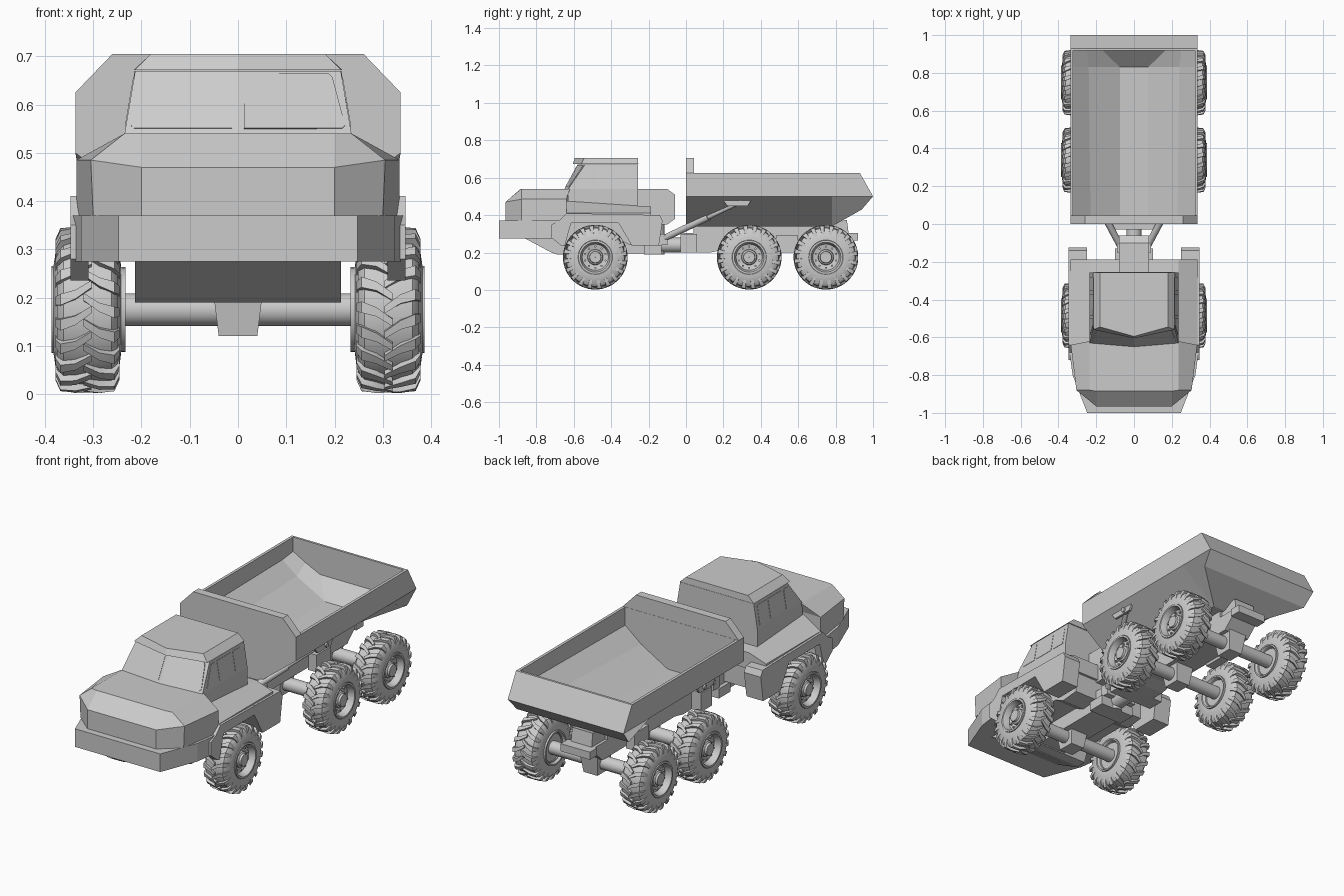
import bpy, bmesh, math
from mathutils import Vector

if "Cube" in bpy.data.objects:
    bpy.data.objects.remove(bpy.data.objects["Cube"])


def make(name, verts, faces, smooth=False):
    me = bpy.data.meshes.new(name)
    me.from_pydata([tuple(v) for v in verts], [], faces)
    bm = bmesh.new()
    bm.from_mesh(me)
    bmesh.ops.recalc_face_normals(bm, faces=bm.faces)
    bm.to_mesh(me)
    bm.free()
    ob = bpy.data.objects.new(name, me)
    bpy.context.collection.objects.link(ob)
    if smooth:
        bpy.ops.object.select_all(action='DESELECT')
        ob.select_set(True)
        bpy.context.view_layer.objects.active = ob
        bpy.ops.object.shade_smooth_by_angle(angle=math.radians(35))
    return ob


def loft(name, rings, strips=False):
    # skin between rings; strips=True caps mirrored rings with planar quads
    n = len(rings[0])
    verts = [v for r in rings for v in r]
    last = len(verts) - n
    if strips:
        faces = [(o + i, o + i + 1, o + n - 2 - i, o + n - 1 - i) for o in (0, last) for i in range(n // 2 - 1)]
    else:
        faces = [tuple(range(n)), tuple(range(last, len(verts)))]
    for k in range(len(rings) - 1):
        for i in range(n):
            j = (i + 1) % n
            faces.append((k * n + i, k * n + j, k * n + n + j, k * n + n + i))
    return make(name, verts, faces)


def sym(half):
    # complete a half ring by mirroring it in x
    return list(half) + [(-x, y, z) for x, y, z in reversed(half) if x > 0]


def prism(name, prof, x0, x1):
    # (y, z) profile extruded along x
    return loft(name, [[(x, y, z) for y, z in prof] for x in (x0, x1)])


def box(name, x0, x1, y0, y1, z0, z1):
    return prism(name, [(y0, z0), (y1, z0), (y1, z1), (y0, z1)], x0, x1)


def cyl(name, a, b, r, seg=24):
    a, b = Vector(a), Vector(b)
    q = (b - a).to_track_quat('Z', 'Y')
    ring = [q @ Vector((r * math.cos(t), r * math.sin(t), 0))
            for t in [2 * math.pi * i / seg for i in range(seg)]]
    verts = [a + v for v in ring] + [b + v for v in ring]
    faces = [tuple(range(seg)), tuple(range(seg, 2 * seg))]
    faces += [(i, (i + 1) % seg, seg + (i + 1) % seg, seg + i) for i in range(seg)]
    return make(name, verts, faces, True)


def polar(x, r, a):
    return (x, r * math.sin(a), r * math.cos(a))


def lathe(prof, seg):
    verts = [polar(x, r, 2 * math.pi * i / seg) for x, r in prof for i in range(seg)]
    faces = []
    for k in range(len(prof) - 1):
        for i in range(seg):
            j = (i + 1) % seg
            faces.append((k * seg + i, k * seg + j, (k + 1) * seg + j, (k + 1) * seg + i))
    return verts, faces


# --- wheels: tyre with staggered chevron lugs, dished rim, bolts ---
tv, tf = lathe([(-.066, .07), (-.07, .088), (-.068, .105), (-.063, .142), (-.05, .157), (0, .162),
                (.05, .157), (.063, .142), (.068, .105), (.07, .092), (.065, .085)], 40)
LUGS = 20
for side in (1, -1):
    for i in range(LUGS):
        a0 = 2 * math.pi * (i + (.5 if side < 0 else 0)) / LUGS
        base = len(tv)
        for x, lo, hi, da, w in [(-.008, .155, .172, 0, .045), (.025, .155, .173, .13, .055),
                                 (.056, .14, .169, .19, .07), (.066, .125, .147, .19, .06)]:
            for r, s in [(lo, -1), (hi, -1), (hi, 1), (lo, 1)]:
                tv.append(polar(x * side, r, a0 + da + s * w))
        tf += [(base, base + 1, base + 2, base + 3), tuple(base + 12 + k for k in range(4))]
        for k in range(3):
            for c in range(4):
                d = (c + 1) % 4
                b = base + 4 * k
                tf.append((b + c, b + d, b + 4 + d, b + 4 + c))
tyre = make("tyre", tv, tf, True)
rv, rf = lathe([(-.06, 0), (-.06, .07), (-.079, .08), (-.079, .088), (.06, .09), (.074, .09), (.074, .08),
                (.052, .072), (.04, .07), (.034, .042), (.05, .04), (.055, .032),
                (.066, .03), (.066, 0.0005)], 32)
for i in range(10):
    c = Vector(polar(.034, .057, 2 * math.pi * i / 10))
    b = len(rv)
    for dx in (0, .014):
        rv += [c + Vector(polar(dx, .006, math.pi * k / 3)) for k in range(6)]
    rf += [(b + k, b + (k + 1) % 6, b + 6 + (k + 1) % 6, b + 6 + k) for k in range(6)]
    rf.append(tuple(b + 6 + k for k in range(6)))
rim = make("rim", rv, rf, True)
AXLES = (-.485, .338, .748)
first = True
for y in AXLES:
    for s in (1, -1):
        for src in (tyre, rim):
            ob = src if first else src.copy()
            if not first:
                bpy.context.collection.objects.link(ob)
            ob.location = (.312 * s, y, .175)
            ob.rotation_euler = (0, 0, 0 if s > 0 else math.pi)
        first = False

# --- axles with differentials ---
for y in AXLES:
    cyl("axle", (-.26, y, .175), (.26, y, .175), .034)
    loft("differential", [[(sx * w, y + sy * d, z) for sx, sy in [(-1, -1), (1, -1), (1, 1), (-1, 1)]]
                          for z, w, d in [(.12, .04, .045), (.24, .055, .065)]])

# --- hood and bumper ---
loft("hood", [sym([(.2, -.965, .37), (.3, -.88, .37), (.335, -.64, .37)]),
              sym([(.2, -.965, .47), (.305, -.88, .485), (.335, -.64, .485)]),
              sym([(.2, -.885, .54), (.235, -.88, .54), (.235, -.62, .54)])])
loft("bumper", [sym([(.248, -1, z), (.325, -.8, z), (.347, -.64, z)]) for z in (.275, .37)])

# --- front underbody, deck sloping down from the cab, fenders and mud flaps ---
prism("underbody", [(-.86, .275), (-.72, .2), (-.69, .19), (-.64, .19), (-.61, .27),
                    (-.36, .27), (-.3, .24), (-.2, .25), (-.2, .38), (-.86, .38)], -.213, .213)
box("front_chassis", -.08, .08, -.64, -.13, .195, .3)
loft("deck", [sym([(.335, y, .36), (.335, y, .412), (.236, y, h)]) for y, h in ((-.64, .475), (-.187, .445))], True)
for s in (1, -1):
    prism("fender", [(-.72, .28), (-.665, .235), (-.648, .235), (-.615, .357), (-.36, .357),
                     (-.29, .237), (-.145, .237), (-.125, .37), (-.14, .4),
                     (-.64, .41), (-.68, .37), (-.72, .35)], .31 * s, .347 * s)
    prism("mud_flap", [(-.36, .357), (-.29, .237), (-.145, .237), (-.125, .37), (-.14, .4),
                       (-.36, .405)], .25 * s, .346 * s)

# --- cab ---
loft("cab", [sym([(0, -.65, .37), (.235, -.63, .37), (.235, -.257, .37)]),
             sym([(0, -.65, .54), (.235, -.63, .54), (.235, -.257, .54)]),
             sym([(0, -.58, .67), (.213, -.54, .67), (.214, -.257, .67)])])
loft("cab_roof", [sym([(0, -.605, .672), (.213, -.56, .672), (.216, -.255, .672)]),
                  sym([(0, -.595, .705), (.18, -.545, .705), (.18, -.257, .705)])])


def pane(name, pts, off):
    off = Vector(off)
    loft(name, [[Vector(p) - off for p in pts], [Vector(p) + off for p in pts]])


for s in (1, -1):
    pts = []
    for x, z in [(.012, .55), (.215, .55), (.222, .556), (.196, .655), (.188, .663), (.012, .663)]:
        t = (z - .54) / .13
        pts.append((x * s, -.65 + .07 * t + x * (.085 + .1 * t), z))
    pane("windshield_pane", pts, (0, -.002, .001))
    for shape in ([(-.59, .555), (-.5, .555), (-.5, .655), (-.535, .655)],
                  [(-.485, .555), (-.37, .555), (-.37, .655), (-.485, .655)],
                  [(-.355, .555), (-.28, .555), (-.28, .655), (-.355, .655)]):
        pane("side_window", [(s * (.235 - .169 * (z - .54)), y, z) for y, z in shape], (s * .002, 0, 0))

# --- rear engine box and articulation joint ---
prism("rear_box", [(-.27, .35), (-.1, .35), (-.06, .38), (-.06, .51), (-.1, .54), (-.27, .54)], -.08, .08)
box("joint_block", -.1, .1, -.225, -.13, .19, .24)
cyl("joint_pin", (0, -.15, .19), (0, -.15, .36), .035)
cyl("joint_tube", (0, -.16, .24), (0, 0, .24), .04)

# --- rear chassis ---
prism("rear_chassis", [(-.03, .2), (.13, .2), (.2, .215), (.8, .215), (.86, .27), (.92, .27),
                       (.92, .305), (-.03, .305)], -.075, .075)
box("front_crossmember", -.13, .13, -.03, .06, .2, .3)
box("body_rest", -.075, .075, .04, .76, .3, .35)
box("rear_hinge", -.085, .085, .86, .92, .265, .305)
prism("hinge_support", [(.74, .3), (.87, .3), (.86, .375), (.74, .35)], -.06, .06)
for s in (1, -1):
    box("rocker_beam", .07 * s, .12 * s, .48, .6, .2, .29)

# --- dump body with hollow ---
body = loft("dump_body", [
    sym([(.337, 0, .625), (.337, 0, .5), (.13, 0, .34)]),
    sym([(.337, .78, .625), (.337, .78, .5), (.13, .78, .34)]),
    sym([(.337, .93, .625), (.337, 1, .5), (.325, .94, .43)])], True)
cutter = loft("bed_cutter", [
    sym([(.322, .045, .7), (.322, .045, .53), (.23, .045, .455), (.075, .045, .365)]),
    sym([(.322, .83, .7), (.322, .83, .54), (.24, .83, .475), (.075, .83, .385)]),
    sym([(.322, .918, .7), (.322, .918, .55), (.25, .918, .51), (.165, .918, .47)])], True)
cutter.hide_render = True
cutter.hide_viewport = True
mod = body.modifiers.new("hollow", 'BOOLEAN')
mod.operation = 'DIFFERENCE'
mod.solver = 'EXACT'
mod.object = cutter
loft("headboard", [sym([(.337, y, .62), (.337, y, .625), (.26, y, .705)]) for y in (0, .044)], True)

# --- tipping rams and brackets ---
for s in (1, -1):
    a, b = Vector((.07 * s, -.12, .275)), Vector((.285 * s, .28, .465))
    cyl("ram_barrel", a, a.lerp(b, .6), .018, 16)
    cyl("ram_rod", a, b, .012, 16)
    prism("ram_bracket", [(.19, .49), (.22, .45), (.33, .45), (.355, .49)], .298 * s, .31 * s)
    cyl("ram_pin", (.26 * s, .29, .468), (.318 * s, .29, .468), .012, 12)
    box("ram_foot", .03 * s, .09 * s, -.15, -.1, .24, .3)
